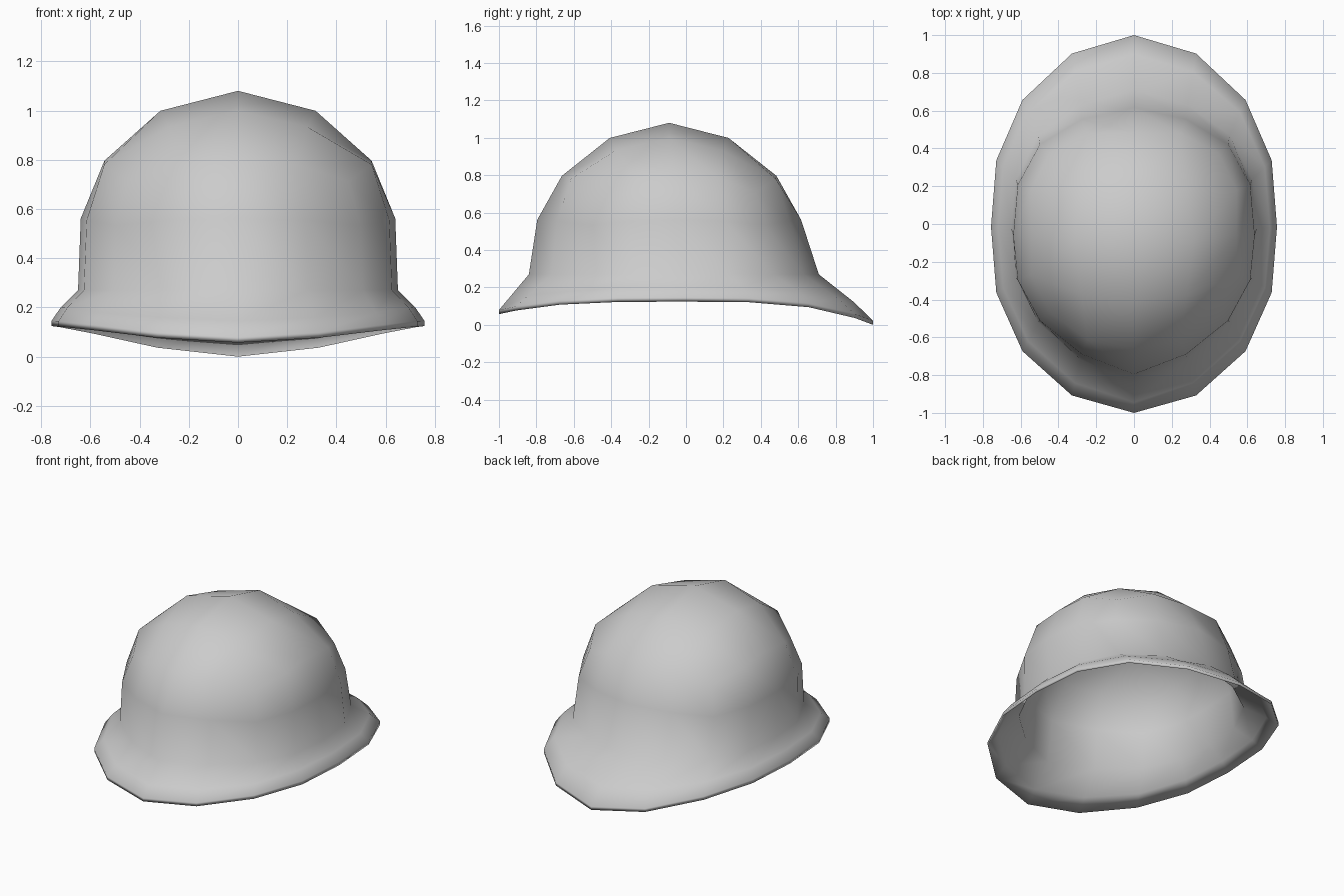
import bpy, bmesh
from mathutils import Vector

if "Cube" in bpy.data.objects:
    bpy.data.objects.remove(bpy.data.objects["Cube"])

# Normalised ring profiles at grid steps 0, .5, 1 towards the corner and back to the axis
RIM_X, RIM_Y = (0, .434, .78, .963, 1), (0, .35, .665, .905, 1)
BASE_Y = (0, .335, .64, .87, 1)


def ring(p, xs, ys):
    """Place a point of the square template ring on a rounded ring profile."""
    a, b = abs(p.x), abs(p.y)
    i = round(2 * a) if b > .99 else 4 - round(2 * b)      # 0 = on y axis, 4 = on x axis
    return (xs[i] if p.x > 0 else -xs[i]), (ys[4 - i] if p.y > 0 else -ys[4 - i])


def dome_point(p, inner):
    rx, ry, rz = (.625, .745, .73) if inner else (.65, .775, .81)
    side = max(abs(p.x), abs(p.y)) > .99
    diag = round(2 * min(abs(p.x), abs(p.y)))              # 0 axis, 1 between, 2 corner
    cy = -.09 + (.06 if p.y > .1 else .03) * abs(p.x)
    if not side:                                           # crown patch
        one = round(2 * (abs(p.x) + abs(p.y)))             # 0 apex, 1 axis, 2 diagonal
        k = (0, 1, .89)[one]
        x, y, z = 2 * p.x * .485 * k, 2 * p.y * .41 * k, (1, .9, .82)[one]
        cy = -.09
    elif p.z > .9:                                         # shoulder ring
        x, y = ring(p, RIM_X, RIM_Y)
        k = (1, 1.04, 1.06)[diag]
        x, y, z = x * .835 * k, y * .74 * k, (.65, .63, .545)[diag]
    elif p.z > .1:                                         # middle ring
        x, y = ring(p, RIM_X, BASE_Y)
        x, y, z = x * .983, y * .91, (.36, .35, .325)[diag]
    else:                                                  # base ring
        x, y = ring(p, RIM_X, BASE_Y)
        z, cy = 0, -.065 + .04 * abs(p.x)
    return Vector((x * rx, cy + y * ry, .27 + z * rz))


def rim_point(p, inner):
    x, y = ring(p, RIM_X, RIM_Y)
    cy = -.015 * (1 - y * y)
    z = .124 - (.124 if y > 0 else .067) * abs(y) ** 3.5
    return Vector((x * .757, y + cy, z if inner else z + .022))


def shell_point(p, level, inner):
    if level == 0:
        return dome_point(p, inner)
    rim = rim_point(p, inner)
    if level == 2:
        return rim
    lift = 0 if p.y < -.9 else .012
    return dome_point(p, inner).lerp(rim, .65) + Vector((0, 0, lift))


# Template: upper half of a gridded cube, with two brim rows below it
bm = bmesh.new()
bmesh.ops.create_cube(bm, size=2)
bmesh.ops.subdivide_edges(bm, edges=bm.edges[:], cuts=3, use_grid_fill=True)
bmesh.ops.delete(bm, geom=[v for v in bm.verts if v.co.z < -.01], context='VERTS')
level = {v: 0 for v in bm.verts}
for row in (1, 2):
    edges = [e for e in bm.edges if e.is_boundary]
    new = bmesh.ops.extrude_edge_only(bm, edges=edges)['geom']
    level.update({v: row for v in new if isinstance(v, bmesh.types.BMVert)})
bm.verts.index_update()

# Outer and inner skins share the template and are joined at the rim
n = len(bm.verts)
verts = [shell_point(v.co, level[v], inner) for inner in (False, True) for v in bm.verts]
faces = [[v.index for v in f.verts] for f in bm.faces]
faces += [[i + n for i in reversed(f)] for f in faces]
for e in bm.edges:
    if e.is_boundary:
        a, b = (v.index for v in e.verts)
        faces.append([a, b, b + n, a + n])
bm.free()

mesh = bpy.data.meshes.new("helmet_shell")
mesh.from_pydata(verts, [], faces)
bm = bmesh.new()
bm.from_mesh(mesh)
bmesh.ops.recalc_face_normals(bm, faces=bm.faces[:])
for f in bm.faces:
    f.smooth = True
bm.to_mesh(mesh)
bm.free()
helmet = bpy.data.objects.new("helmet_shell", mesh)
bpy.context.collection.objects.link(helmet)
